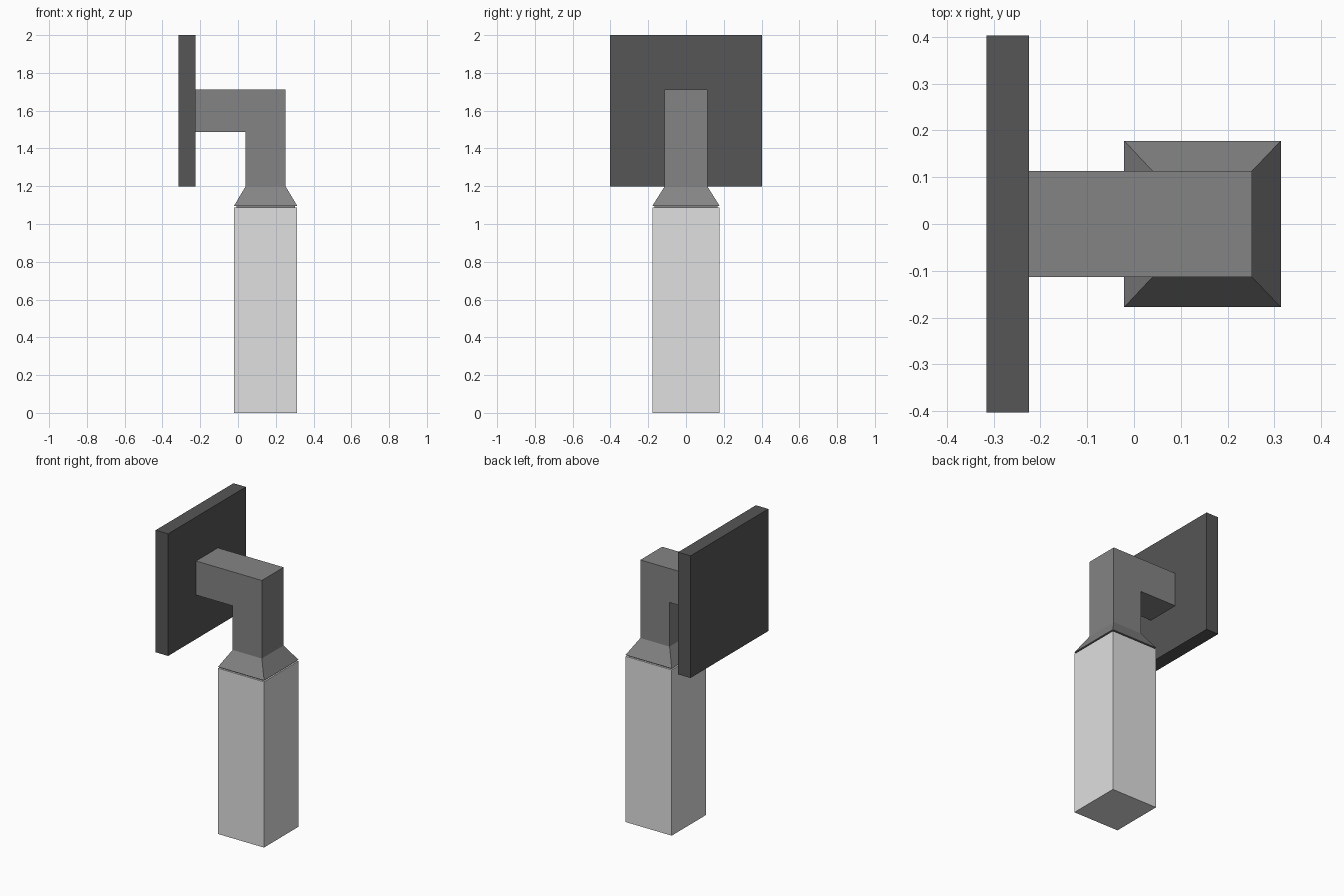
import bpy, bmesh

if "Cube" in bpy.data.objects:
    bpy.data.objects.remove(bpy.data.objects["Cube"])


def material(name, rgb):
    m = bpy.data.materials.new(name)
    m.diffuse_color = (*rgb, 1.0)
    m.use_nodes = True
    m.node_tree.nodes["Principled BSDF"].inputs["Base Color"].default_value = m.diffuse_color
    return m


DARK = material("dark_grey_plate", (0.093, 0.093, 0.093))
METAL = material("mid_grey_metal", (0.231, 0.231, 0.231))
GLASS = material("pale_grey_glass", (0.745, 0.745, 0.745))


def finish(name, bm, mat):
    bmesh.ops.recalc_face_normals(bm, faces=bm.faces)
    mesh = bpy.data.meshes.new(name)
    bm.to_mesh(mesh)
    bm.free()
    mesh.materials.append(mat)
    obj = bpy.data.objects.new(name, mesh)
    bpy.context.collection.objects.link(obj)
    return obj


def loft(name, rings, mat):
    """Stack of rectangles (x0, x1, half_y, z) joined into a closed solid."""
    bm = bmesh.new()
    loops = [[bm.verts.new(p) for p in ((x0, -h, z), (x1, -h, z), (x1, h, z), (x0, h, z))]
             for x0, x1, h, z in rings]
    for a, b in zip(loops, loops[1:]):
        for i in range(4):
            j = (i + 1) % 4
            bm.faces.new((a[i], a[j], b[j], b[i]))
    bm.faces.new(loops[0])
    bm.faces.new(loops[-1])
    return finish(name, bm, mat)


# Wall plate
loft("wall_plate", [(-0.315, -0.225, 0.403, 1.199), (-0.315, -0.225, 0.403, 2.0)], DARK)

# L-shaped arm, side profile extruded across y
profile = [(-0.225, 1.488), (0.04, 1.488), (0.04, 1.199),
           (0.252, 1.199), (0.252, 1.711), (-0.225, 1.711)]
bm = bmesh.new()
face = bm.faces.new([bm.verts.new((x, -0.113, z)) for x, z in profile])
ext = bmesh.ops.extrude_face_region(bm, geom=[face], use_keep_orig=True)
bmesh.ops.translate(bm, vec=(0, 0.226, 0),
                    verts=[g for g in ext["geom"] if isinstance(g, bmesh.types.BMVert)])
finish("bracket_arm", bm, METAL)

# Flared cap
loft("shade_cap", [(-0.021, 0.314, 0.178, 1.096), (0.04, 0.252, 0.113, 1.199)], METAL)

# Thin recessed collar between cap and shade
loft("collar", [(-0.009, 0.302, 0.166, 1.086), (-0.009, 0.302, 0.166, 1.096)], METAL)

# Box-shaped lamp shade
loft("lamp_shade", [(-0.021, 0.313, 0.178, 0.0), (-0.021, 0.313, 0.178, 1.087)], GLASS)
